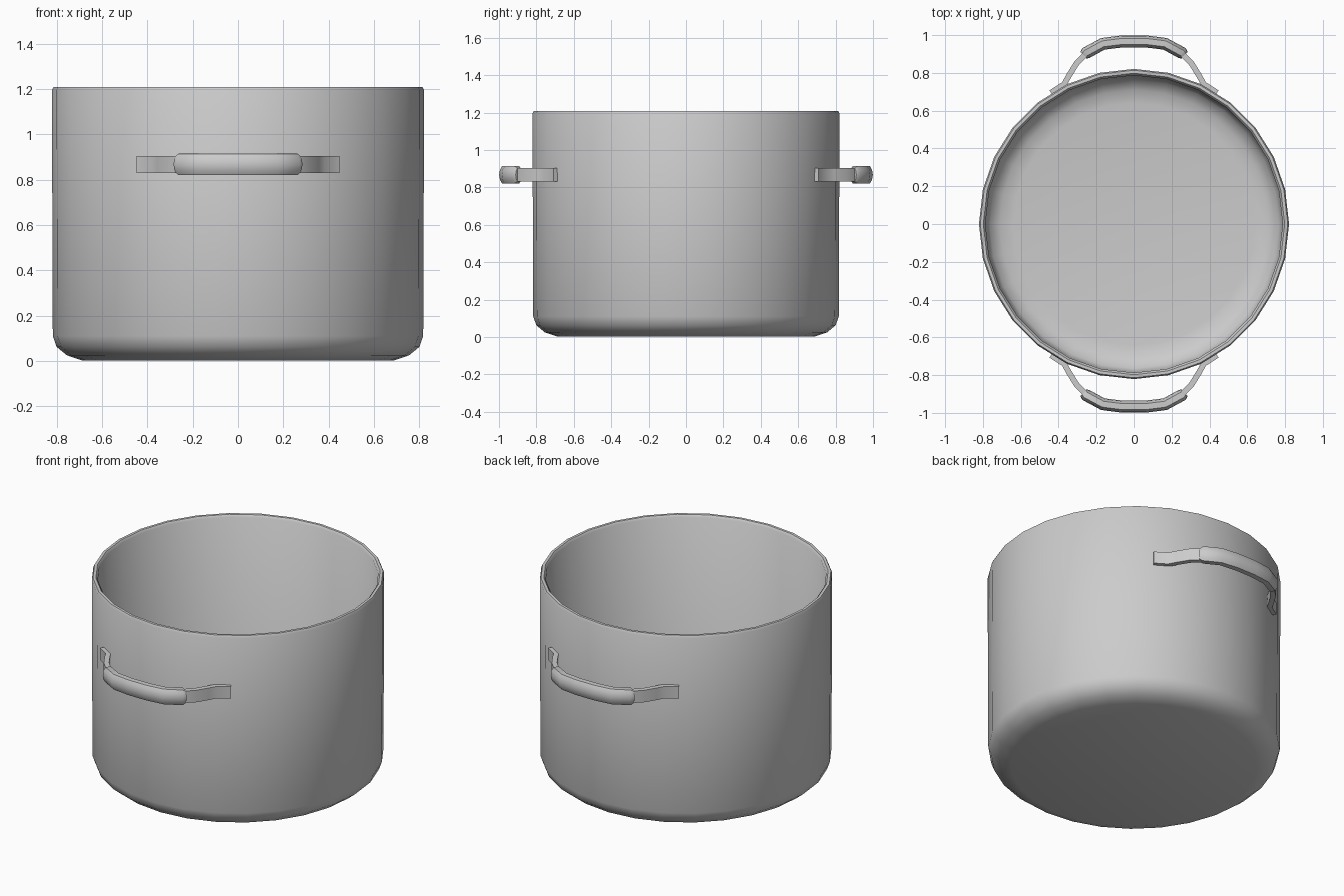
import bpy, bmesh
from math import cos, sin, pi
from mathutils import Vector

if "Cube" in bpy.data.objects:
    bpy.data.objects.remove(bpy.data.objects["Cube"])


def make_object(name, bm, angle):
    bmesh.ops.recalc_face_normals(bm, faces=bm.faces)
    mesh = bpy.data.meshes.new(name)
    bm.to_mesh(mesh)
    bm.free()
    ob = bpy.data.objects.new(name, mesh)
    bpy.context.collection.objects.link(ob)
    bpy.ops.object.select_all(action='DESELECT')
    ob.select_set(True)
    bpy.context.view_layer.objects.active = ob
    bpy.ops.object.shade_smooth_by_angle(angle=angle)
    return ob


def lathe(name, profile, sides):
    bm = bmesh.new()
    verts = [bm.verts.new((r, 0, z)) for r, z in profile]
    edges = [bm.edges.new(pair) for pair in zip(verts, verts[1:])]
    bmesh.ops.spin(bm, geom=verts + edges, axis=(0, 0, 1), cent=(0, 0, 0),
                   steps=sides, angle=2 * pi, use_duplicate=False)
    bmesh.ops.remove_doubles(bm, verts=bm.verts, dist=0.0005)
    return make_object(name, bm, 0.7)


def sweep(name, path, section, z, side, scales=None):
    """Sweep a (depth, height) section along a horizontal path."""
    bm = bmesh.new()
    pts = [Vector((x, y, 0)) for x, y in path]
    rings = []
    for i, p in enumerate(pts):
        into = (p - pts[max(i - 1, 0)]).normalized()
        out = (pts[min(i + 1, len(pts) - 1)] - p).normalized()
        t = (into + out).normalized()
        n = Vector((-t.y, t.x, 0))
        s = scales[i] if scales else 1
        ring = []
        for d, h in section:
            q = p + n * d * s
            ring.append(bm.verts.new((q.x, q.y * side, z + h * s)))
        rings.append(ring)
    count = len(section)
    for a, b in zip(rings, rings[1:]):
        for j in range(count):
            k = (j + 1) % count
            bm.faces.new((a[j], a[k], b[k], b[j]))
    bm.faces.new(rings[0])
    bm.faces.new(rings[-1])
    return make_object(name, bm, 0.8)


# Pot: outer base, wall, rim, inner wall and floor
lathe("pot_body", [
    (0, 0.003), (0.69, 0.003), (0.755, 0.025), (0.8, 0.062), (0.817, 0.11),
    (0.821, 1.195), (0.814, 1.208), (0.798, 1.208), (0.787, 1.195),
    (0.785, 0.12), (0.765, 0.07), (0.71, 0.036), (0.64, 0.025), (0, 0.025)], 28)

# Handles: flat strap brackets on the wall and a thick rounded grip
half = [(-0.44, 0.695), (-0.37, 0.74), (-0.345, 0.785),
        (-0.305, 0.85), (-0.245, 0.91), (-0.16, 0.95)]
strap = [(-0.015, -0.037), (0.015, -0.037), (0.015, 0.037), (-0.015, 0.037)]
grip_path = [(-0.268, 0.893), (-0.255, 0.905), (-0.165, 0.954), (-0.06, 0.967),
             (0.06, 0.967), (0.165, 0.954), (0.255, 0.905), (0.268, 0.893)]
oval = [(0.032 * cos(a), 0.047 * max(-1, min(1, 1.15 * sin(a))))
        for a in (2 * pi * i / 12 for i in range(12))]
for side, label in ((-1, "front"), (1, "back")):
    for sx, end in ((1, "left"), (-1, "right")):
        sweep(f"{label}_handle_strap_{end}", [(x * sx, y) for x, y in half],
              strap, 0.867, side)
    sweep(f"{label}_handle_grip", grip_path, oval, 0.867, side,
          [0.75, 1, 1, 1, 1, 1, 1, 0.75])
